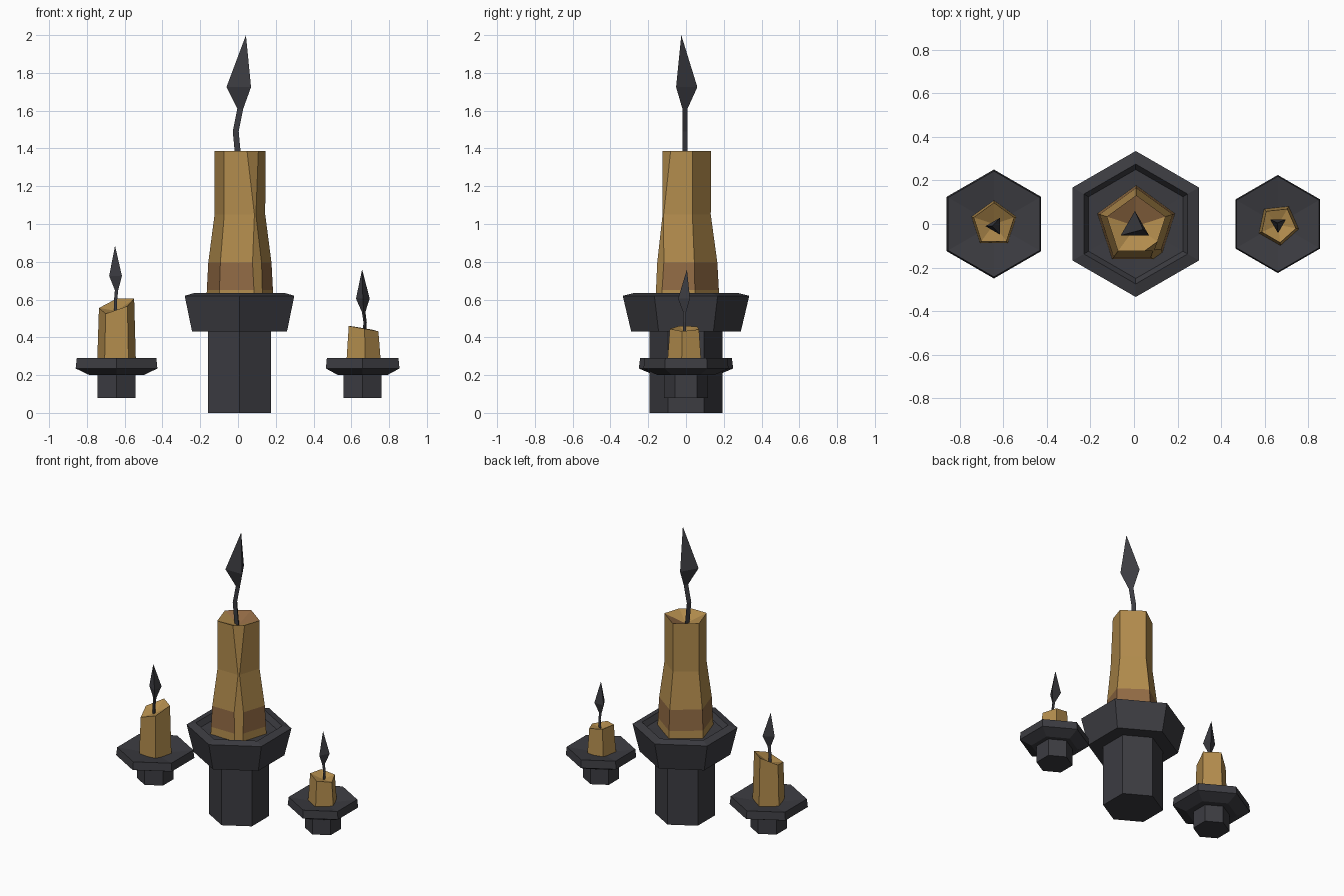
import bpy, bmesh, math
from mathutils import Vector

if "Cube" in bpy.data.objects:
    bpy.data.objects.remove(bpy.data.objects["Cube"])


def material(name, rgb):
    m = bpy.data.materials.new(name)
    m.diffuse_color = (*rgb, 1)
    m.use_nodes = True
    m.node_tree.nodes["Principled BSDF"].inputs["Base Color"].default_value = m.diffuse_color
    return m


IRON = material("dark iron", (0.045, 0.045, 0.053))
WAX = material("golden wax", (0.445, 0.262, 0.074))
BROWN = material("brown wax", (0.285, 0.145, 0.058))


def ring(cx, cy, r, z, n, start):
    """Regular polygon; z may be a list with one height per corner."""
    pts = []
    for i in range(n):
        a = math.radians(start + 360 * i / n)
        h = z[i] if isinstance(z, (list, tuple)) else z
        pts.append(Vector((cx + r * math.cos(a), cy + r * math.sin(a), h)))
    return pts


def loft(rings, top_point=None):
    """Skin a stack of rings, capped below, and above flat or with a fan."""
    bm = bmesh.new()
    rows = [[bm.verts.new(p) for p in r] for r in rings]
    n = len(rows[0])
    for a, b in zip(rows, rows[1:]):
        for i in range(n):
            j = (i + 1) % n
            bm.faces.new((a[i], a[j], b[j], b[i]))
    bm.faces.new(rows[0][::-1])
    if top_point is None:
        bm.faces.new(rows[-1])
    else:
        c = bm.verts.new(top_point)
        for i in range(n):
            bm.faces.new((rows[-1][i], rows[-1][(i + 1) % n], c))
    return bm


def finish(bm, name, *mats):
    bmesh.ops.recalc_face_normals(bm, faces=bm.faces[:])
    me = bpy.data.meshes.new(name)
    bm.to_mesh(me)
    bm.free()
    for m in mats:
        me.materials.append(m)
    ob = bpy.data.objects.new(name, me)
    bpy.context.collection.objects.link(ob)


def holder(name, cx, profile, centre_z):
    """Hexagonal stem and dish in one skin, dipping to the centre."""
    bm = loft([ring(cx, 0, r, z, 6, 90) for r, z in profile], (cx, 0, centre_z))
    finish(bm, name, IRON)


def wick(name, path, tip, start):
    """Three-sided bent wick that swells into a pointed flame."""
    bm = loft([ring(x, y, r, z, 3, start) for x, y, z, r in path], tip)
    finish(bm, name, IRON)


# Holders
holder("main_holder", 0.008, [(0.193, 0), (0.193, 0.43), (0.29, 0.43), (0.335, 0.62),
                              (0.275, 0.635), (0.25, 0.60)], 0.59)
holder("left_holder", -0.643, [(0.117, 0.08), (0.117, 0.20), (0.165, 0.20), (0.25, 0.235),
                               (0.243, 0.29)], 0.255)
holder("right_holder", 0.66, [(0.116, 0.08), (0.116, 0.20), (0.15, 0.20), (0.225, 0.235),
                              (0.219, 0.29)], 0.255)

# Main candle: tapered pentagon with one corner shaved off near the top
CX, CY = 0.01, -0.01
bm = loft([ring(CX, CY, r, z, 5, 90) for r, z in
           [(0.187, 0.59), (0.184, 0.65), (0.176, 0.795), (0.141, 1.05), (0.142, 1.387)]])
a = math.radians(-54)
d = Vector((math.cos(a), math.sin(a), 0))
up = Vector((0, 0, 1))
on_top = Vector((CX, CY, 1.387)) + d * 0.115
cut_n = (d * 0.45 + up * 0.03).normalized()
cut = bmesh.ops.bisect_plane(bm, geom=bm.verts[:] + bm.edges[:] + bm.faces[:],
                             plane_co=on_top, plane_no=cut_n, clear_outer=True)
bmesh.ops.edgenet_fill(bm, edges=[e for e in cut["geom_cut"]
                                  if isinstance(e, bmesh.types.BMEdge)])
# Some cuts leave open borders: close them, then sink the top into a hollow
bmesh.ops.holes_fill(bm, edges=[e for e in bm.edges if e.is_boundary], sides=0)
bm.normal_update()
tops = [f for f in bm.faces if min(v.co.z for v in f.verts) > 1.38]
poked = bmesh.ops.poke(bm, faces=tops)
for v in poked["verts"]:
    v.co = (CX, CY, 1.335)
# Brown wax: low band, and the back of the hollow
for f in bm.faces:
    c = f.calc_center_median()
    zs = [v.co.z for v in f.verts]
    band = min(zs) > 0.64 and max(zs) < 0.80
    hollow = min(zs) > 1.3 and c.y > CY + 0.02
    f.material_index = 1 if band or hollow else 0
finish(bm, "main_candle", WAX, BROWN)

# Side candles with uneven melted tops
bm = loft([ring(-0.643, 0, 0.108, 0.26, 5, 90),
           ring(-0.643, 0, 0.098, [0.605, 0.555, 0.525, 0.565, 0.605], 5, 90)],
          (-0.643, 0, 0.54))
finish(bm, "left_candle", WAX)
bm = loft([ring(0.662, -0.003, 0.097, 0.26, 5, -12),
           ring(0.662, -0.003, 0.083, [0.432, 0.442, 0.458, 0.46, 0.445], 5, -12)],
          (0.662, -0.003, 0.425))
finish(bm, "right_candle", WAX)

# Wicks
wick("main_wick", [(0.003, -0.01, 1.33, 0.018), (-0.012, -0.01, 1.49, 0.018),
                   (0.012, -0.01, 1.61, 0.018), (0.004, -0.015, 1.725, 0.075)],
     (0.042, -0.025, 2.0), 90)
wick("left_wick", [(-0.645, -0.01, 0.53, 0.011), (-0.645, -0.01, 0.60, 0.011),
                   (-0.64, -0.01, 0.65, 0.012), (-0.637, -0.01, 0.725, 0.045)],
     (-0.651, -0.01, 0.885), 180)
wick("right_wick", [(0.668, -0.005, 0.42, 0.01), (0.673, -0.005, 0.48, 0.01),
                    (0.665, -0.005, 0.535, 0.011), (0.661, 0.0, 0.605, 0.042)],
     (0.657, 0.005, 0.76), -90)
